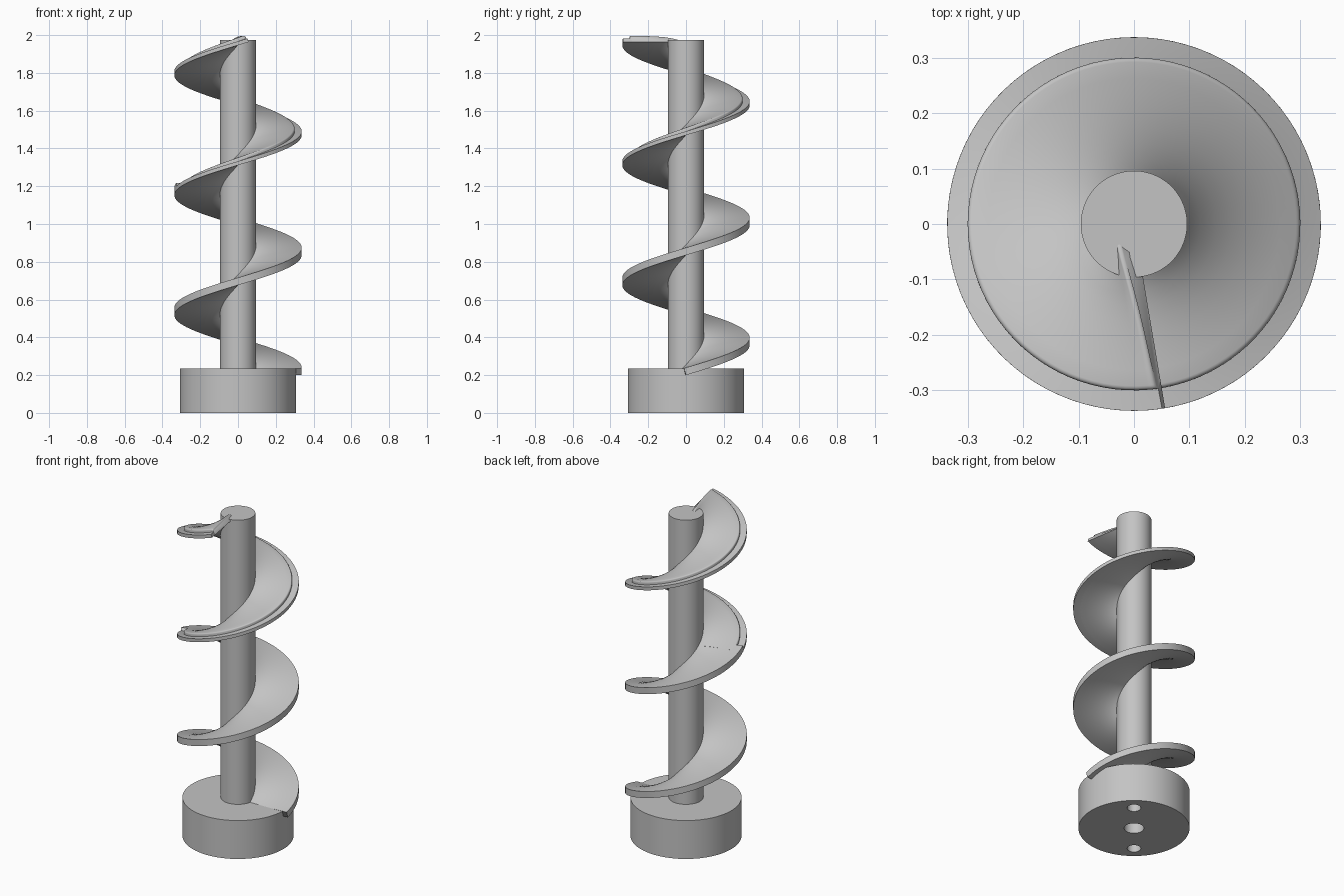
import bpy, bmesh, math
from math import sin, cos, pi, radians

if "Cube" in bpy.data.objects:
    bpy.data.objects.remove(bpy.data.objects["Cube"])

PITCH, START_Z = 0.635, 0.2
LEAD = PITCH / (2 * pi)
END = radians(999.6)      # total sweep of the screw
STEP_AT = radians(556)    # where the stepped rim begins

grey = bpy.data.materials.new("plain grey")
grey.use_nodes = True
grey.diffuse_color = (0.55, 0.55, 0.55, 1)
grey.node_tree.nodes["Principled BSDF"].inputs["Base Color"].default_value = (0.55, 0.55, 0.55, 1)


def finish(ob):
    ob.data.materials.clear()
    ob.data.materials.append(grey)
    bpy.ops.object.select_all(action='DESELECT')
    ob.select_set(True)
    bpy.context.view_layer.objects.active = ob
    bpy.ops.object.shade_smooth_by_angle(angle=radians(35))


def cylinder(name, radius, z0, z1, x=0, y=0, sides=96):
    bpy.ops.mesh.primitive_cylinder_add(vertices=sides, radius=radius, depth=z1 - z0,
                                        location=(x, y, (z0 + z1) / 2))
    ob = bpy.context.object
    ob.name = name
    return ob


def on_helix(r, h, a):
    """Point at radius r and angle a, lifted by h along the normal of the helicoid."""
    n = math.hypot(r, LEAD)
    back, up = h * LEAD / n, h * r / n
    return (r * cos(a) + back * sin(a), r * sin(a) - back * cos(a),
            START_Z + LEAD * a + up)


def flight(name, r0, r1, thick, a0, a1, soft=0.0):
    """Helical plate with constant thickness; soft rounds its top rim and end."""
    cols = 10
    count = int((a1 - a0) / radians(4))
    tail = 5 if soft else 0
    trim = soft / 0.2
    stations = [(a0 + (a1 - trim - a0) * i / count, 0) for i in range(count + 1)]
    for i in range(1, tail + 1):
        u = pi / 2 * i / tail
        stations.append((a1 - trim + trim * sin(u), soft * (1 - cos(u))))

    bm = bmesh.new()
    rings = []
    for a, drop in stations:
        top = thick - drop
        section = [(r0 + (r1 - r0) * i / cols, 0) for i in range(cols + 1)]
        if soft:
            for i in range(5):
                u = pi / 2 * (1 - i / 4)
                section.append((r1 - soft + soft * sin(u), top - soft + soft * cos(u)))
        else:
            section.append((r1, top))
        edge = r1 - soft
        section += [(edge + (r0 - edge) * i / cols, top) for i in range(1, cols + 1)]
        rings.append([bm.verts.new(on_helix(r, h, a)) for r, h in section])
    for p, q in zip(rings, rings[1:]):
        for i in range(len(p)):
            j = (i + 1) % len(p)
            bm.faces.new((p[i], p[j], q[j], q[i]))
    bm.faces.new(rings[0])
    bm.faces.new(rings[-1])
    bmesh.ops.recalc_face_normals(bm, faces=bm.faces)
    mesh = bpy.data.meshes.new(name)
    bm.to_mesh(mesh)
    bm.free()
    ob = bpy.data.objects.new(name, mesh)
    bpy.context.collection.objects.link(ob)
    finish(ob)


# Base hub with a central bore and two pin holes underneath
base = cylinder("base_hub", 0.308, 0, 0.235)
pin = radians(50)
holes = [(0, 0.055)] + [(s * 0.225, 0.038) for s in (1, -1)]
for dist, radius in holes:
    cutter = cylinder("hole_cutter", radius, -0.1, 0.17, dist * cos(pin), dist * sin(pin), 48)
    cutter.hide_render = True
    mod = base.modifiers.new("hole", 'BOOLEAN')
    mod.operation, mod.solver, mod.object = 'DIFFERENCE', 'EXACT', cutter
    bpy.context.view_layer.objects.active = base
    bpy.ops.object.modifier_apply(modifier=mod.name)
    bpy.data.objects.remove(cutter)
finish(base)

# Central shaft
finish(cylinder("shaft", 0.096, 0.2, 1.973))

# Screw blade: plain lower part, then a raised core with a thinner outer rim
flight("lower_flight", 0.0005, 0.337, 0.038, 0, STEP_AT)
flight("upper_flight_core", 0.0005, 0.30, 0.0382, STEP_AT - 0.15, END, soft=0.008)
flight("upper_flight_rim", 0.28, 0.337, 0.02, STEP_AT, END)
